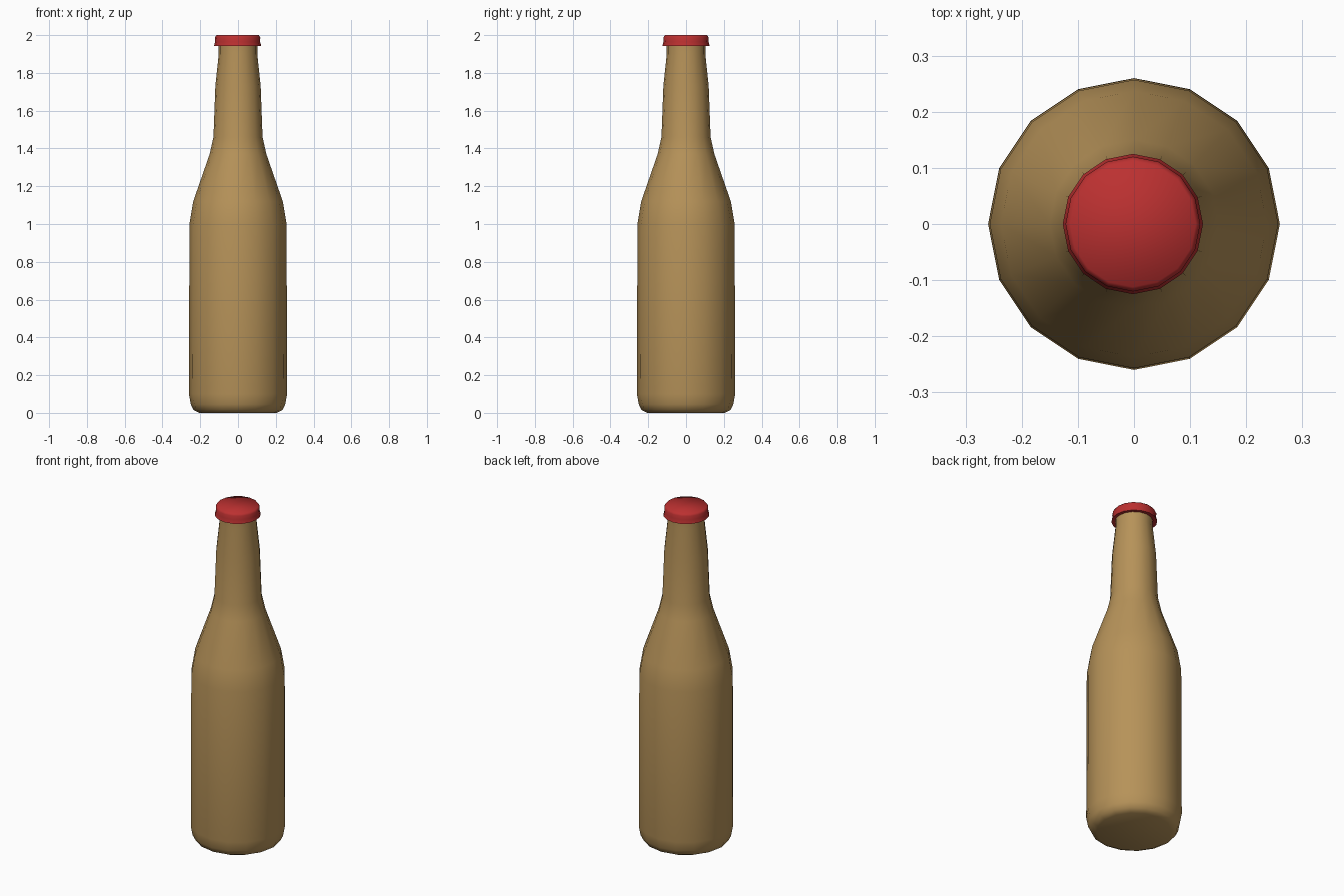
import bpy, bmesh, math

if "Cube" in bpy.data.objects:
    bpy.data.objects.remove(bpy.data.objects["Cube"])

SIDES = 16


def material(name, color):
    m = bpy.data.materials.new(name)
    m.diffuse_color = color
    m.use_nodes = True
    m.node_tree.nodes["Principled BSDF"].inputs["Base Color"].default_value = m.diffuse_color
    return m


def lathe(name, profile, mat, close_bottom=True, close_top=True, angle=60, x=0.0):
    """Revolve (radius, z) points, listed bottom to top on the outside."""
    bm = bmesh.new()
    rings = []
    for r, z in profile:
        rings.append([bm.verts.new((r * math.cos(2 * math.pi * i / SIDES),
                                    r * math.sin(2 * math.pi * i / SIDES), z))
                      for i in range(SIDES)])
    for a, b in zip(rings, rings[1:]):
        for i in range(SIDES):
            j = (i + 1) % SIDES
            bm.faces.new((a[i], a[j], b[j], b[i]))
    if close_bottom:
        bm.faces.new(rings[0][::-1])
    if close_top:
        bm.faces.new(rings[-1])
    me = bpy.data.meshes.new(name)
    bm.to_mesh(me)
    bm.free()
    ob = bpy.data.objects.new(name, me)
    ob.location.x = x
    bpy.context.collection.objects.link(ob)
    me.materials.append(mat)
    bpy.ops.object.select_all(action='DESELECT')
    ob.select_set(True)
    bpy.context.view_layer.objects.active = ob
    bpy.ops.object.shade_smooth_by_angle(angle=math.radians(angle))
    return ob


# Bottle: rounded foot, straight body, sloped shoulder, tapering neck
lathe("bottle_body", [
    (0.205, 0.0), (0.235, 0.015), (0.25, 0.045), (0.26, 0.10),
    (0.257, 1.0), (0.237, 1.12), (0.15, 1.37), (0.13, 1.46),
    (0.12, 1.73), (0.102, 1.90), (0.102, 1.96),
], material("brown_glass", (0.47, 0.29, 0.10, 1)))

# Cap: flared skirt with a softened top edge, turned under at the neck
lathe("bottle_cap", [
    (0.101, 1.945), (0.125, 1.943), (0.119, 1.965), (0.120, 1.988), (0.112, 2.0),
], material("red_cap", (0.50, 0.03, 0.03, 1)), close_bottom=False, x=-0.002)
